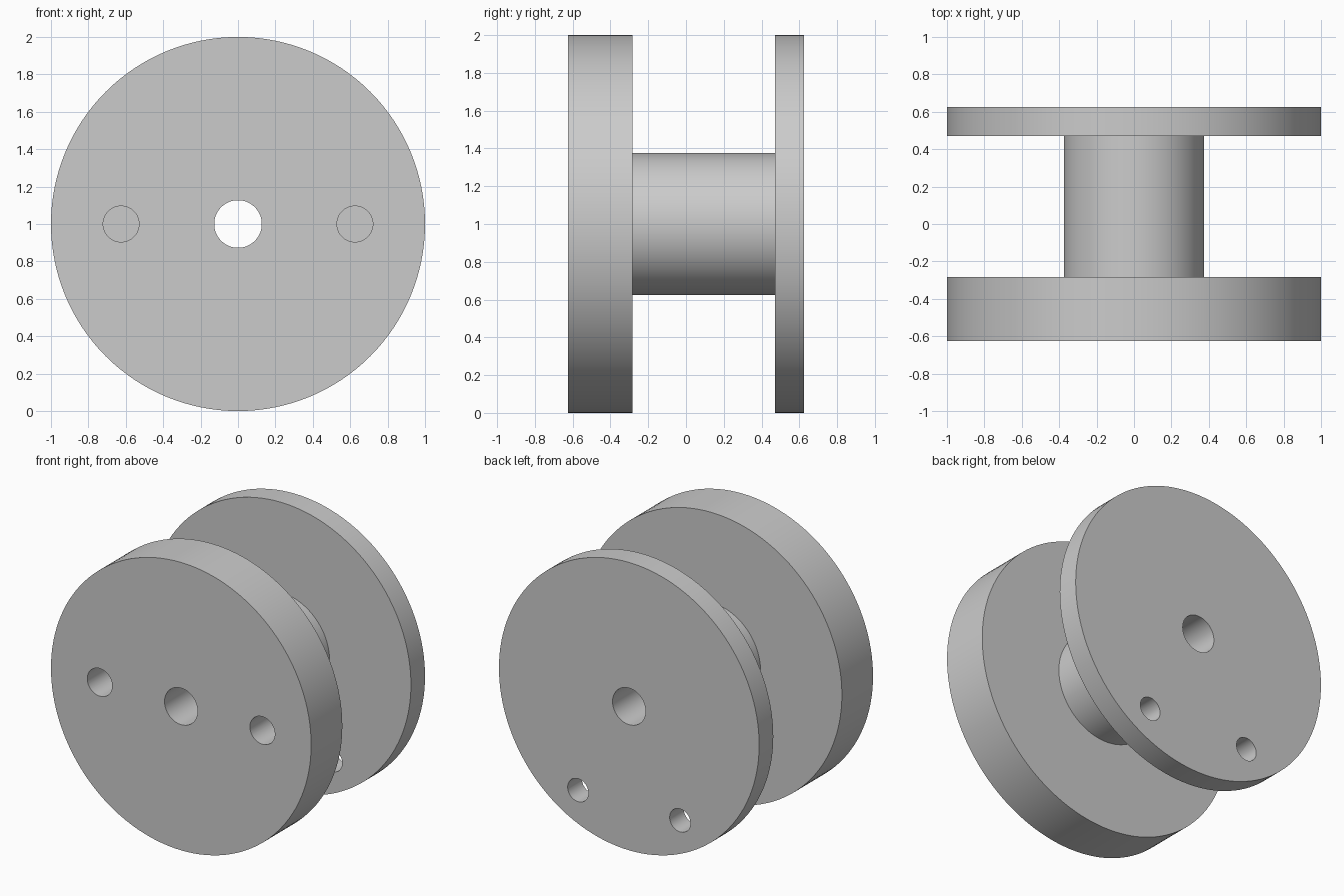
import bpy
import bmesh
from math import pi, tau
from mathutils import Vector

SEGMENTS = 128
FRONT, FRONT_INNER, BACK_INNER, BACK = -0.625, -0.283, 0.47, 0.625
RIM, HUB, BORE = 1.0, 0.375, 0.127

cube = bpy.data.objects.get("Cube")
if cube:
    bpy.data.objects.remove(cube, do_unlink=True)

grey = bpy.data.materials.new("plain grey")
grey.use_nodes = True
colour = (0.6, 0.6, 0.6, 1)
grey.diffuse_color = colour
grey.node_tree.nodes["Principled BSDF"].inputs["Base Color"].default_value = colour


def revolve(name, profile):
    """Turn a closed (radius, y) profile about the horizontal axle."""
    bm = bmesh.new()
    verts = [bm.verts.new((r, y, 0)) for r, y in profile]
    edges = [bm.edges.new((a, b)) for a, b in zip(verts, verts[1:] + verts[:1])]
    bmesh.ops.spin(bm, geom=verts + edges, cent=(0, 0, 0), axis=(0, 1, 0),
                   angle=tau, steps=SEGMENTS)
    bmesh.ops.remove_doubles(bm, verts=bm.verts, dist=0.0001)
    bmesh.ops.recalc_face_normals(bm, faces=bm.faces)
    mesh = bpy.data.meshes.new(name)
    bm.to_mesh(mesh)
    bm.free()
    mesh.materials.append(grey)
    obj = bpy.data.objects.new(name, mesh)
    bpy.context.collection.objects.link(obj)
    return obj


def select_only(obj):
    bpy.ops.object.select_all(action="DESELECT")
    obj.select_set(True)
    bpy.context.view_layer.objects.active = obj


def drill(obj, radius, location):
    """Cut a round hole parallel to the axle."""
    bpy.ops.mesh.primitive_cylinder_add(vertices=64, radius=radius, depth=0.6,
                                        location=location, rotation=(pi / 2, 0, 0))
    cutter = bpy.context.object
    cutter.hide_render = True
    cutter.data.materials.append(grey)
    select_only(obj)
    mod = obj.modifiers.new("hole", "BOOLEAN")
    mod.operation = "DIFFERENCE"
    mod.solver = "EXACT"
    mod.object = cutter
    bpy.ops.object.modifier_apply(modifier=mod.name)
    bpy.data.objects.remove(cutter, do_unlink=True)


# Spool: thick front flange, hub and thin back flange around one bore
spool = revolve("spool", [
    (BORE, FRONT), (RIM, FRONT), (RIM, FRONT_INNER), (HUB, FRONT_INNER),
    (HUB, BACK_INNER), (RIM, BACK_INNER), (RIM, BACK), (BORE, BACK)])
spool.location = Vector((0, 0, RIM))
bpy.context.view_layer.update()

for side in (-1, 1):
    # Front flange holes, level with the axle
    drill(spool, 0.096, (side * 0.625, FRONT, RIM))
    # Smaller back flange holes, low down
    drill(spool, 0.08, (side * 0.392, BACK, 0.313))

select_only(spool)
bpy.ops.object.shade_smooth_by_angle(angle=pi / 6)
